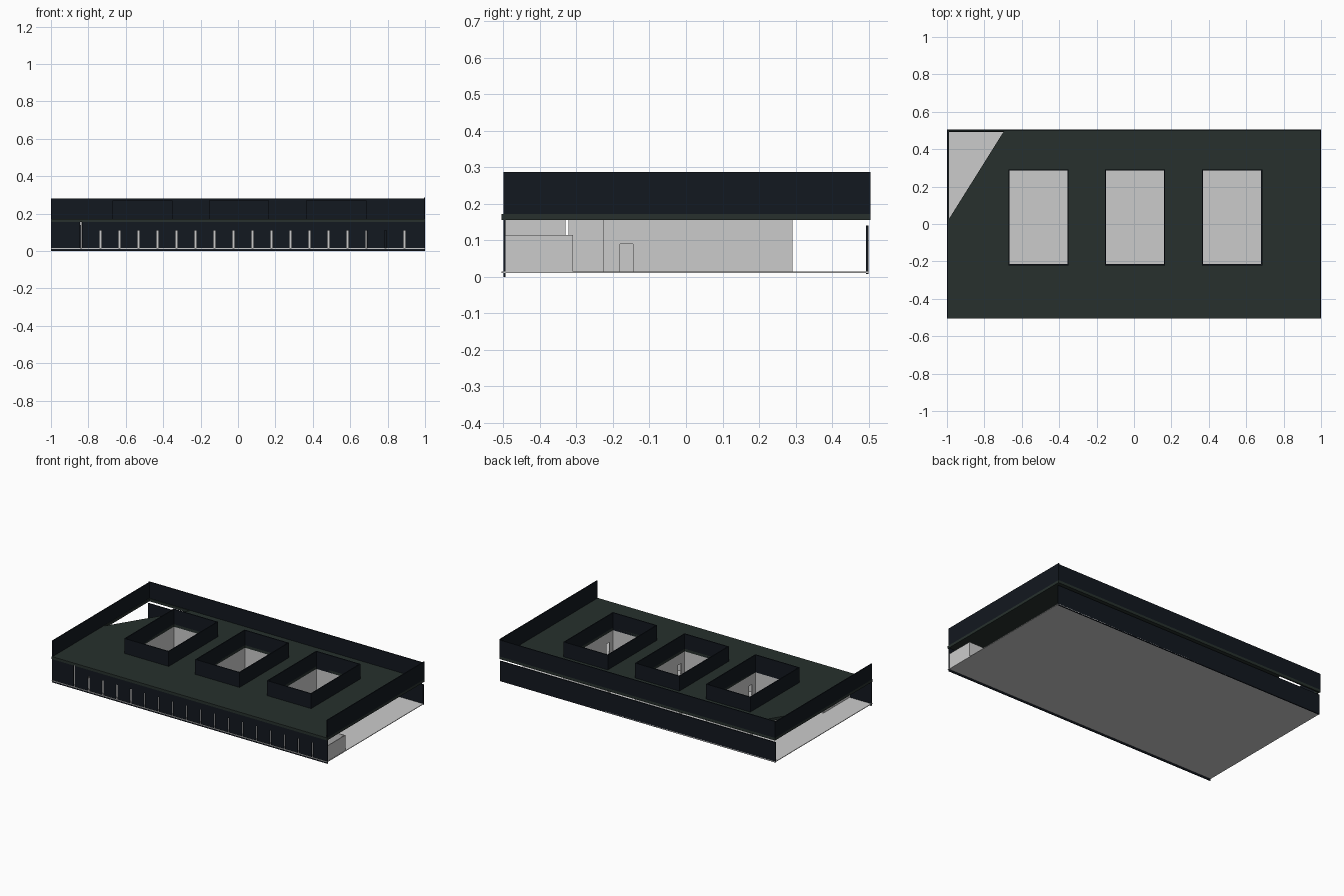
import bpy, bmesh

if "Cube" in bpy.data.objects:
    bpy.data.objects.remove(bpy.data.objects["Cube"])

def material(name, rgb):
    m = bpy.data.materials.new(name)
    m.diffuse_color = (*rgb, 1)
    m.use_nodes = True
    m.node_tree.nodes["Principled BSDF"].inputs["Base Color"].default_value = m.diffuse_color
    return m

navy = material("dark_navy", (0.006, 0.009, 0.014))
green = material("dark_green", (0.02, 0.03, 0.026))

def boxes(name, items, mat=None):
    """One object from boxes given as (x0, x1, y0, y1, z0, z1)."""
    bm = bmesh.new()
    for x0, x1, y0, y1, z0, z1 in items:
        geom = bmesh.ops.create_cube(bm, size=1)
        for v in geom["verts"]:
            v.co = ((x0 + x1) / 2 + v.co.x * (x1 - x0),
                    (y0 + y1) / 2 + v.co.y * (y1 - y0),
                    (z0 + z1) / 2 + v.co.z * (z1 - z0))
    me = bpy.data.meshes.new(name)
    bm.to_mesh(me)
    bm.free()
    ob = bpy.data.objects.new(name, me)
    bpy.context.collection.objects.link(ob)
    if mat:
        me.materials.append(mat)
    return ob

FLOOR, CEIL, ROOF = 0.015, 0.155, 0.172
T = 0.006
Y0, Y1 = -0.215, 0.285
courts = [(-0.665, -0.355), (-0.15, 0.16), (0.37, 0.68)]

# Floor plate
boxes("floor", [(-1, 1, -0.505, 0.5, 0.011, FLOOR)])

# Roof slab: outline with one cut corner, courtyard openings cut out
bm = bmesh.new()
outline = [(-1, -0.505), (1, -0.505), (1, 0.505), (-0.69, 0.505), (-1, 0.01)]
face = bm.faces.new([bm.verts.new((x, y, CEIL)) for x, y in outline])
up = bmesh.ops.extrude_face_region(bm, geom=[face])["geom"]
bmesh.ops.translate(bm, vec=(0, 0, ROOF - CEIL),
                    verts=[g for g in up if isinstance(g, bmesh.types.BMVert)])
bmesh.ops.recalc_face_normals(bm, faces=bm.faces)
me = bpy.data.meshes.new("roof")
bm.to_mesh(me)
bm.free()
me.materials.append(green)
roof = bpy.data.objects.new("roof", me)
bpy.context.collection.objects.link(roof)
cutter = boxes("courtyard_cutter", [(a, b, Y0, Y1, 0.1, 0.25) for a, b in courts], green)
cutter.hide_render = True
cutter.hide_viewport = True
mod = roof.modifiers.new("openings", "BOOLEAN")
mod.object = cutter
mod.operation = "DIFFERENCE"
mod.solver = "EXACT"

# Thin roof edge bands running past the cut corner
boxes("roof_edge", [(-1, -0.99, 0, 0.505, CEIL, ROOF),
                    (-1, -0.68, 0.495, 0.505, CEIL, ROOF)], green)

# Parapet on left, back and right (front stays open)
boxes("parapet", [(-1, -1 + T, -0.5, 0.505, ROOF, 0.275),
                  (1 - T, 1, -0.5, 0.505, ROOF, 0.287),
                  (-1, 1, 0.505 - T, 0.505, ROOF, 0.28)], navy)

# Front facade: piers between narrow slits, with sill and head bands
slits = [-0.735 + i * 0.1016 for i in range(17)]
fy = (-0.5, -0.494)
wall = [(-1, -0.845, *fy, 0, CEIL), (-0.845, -0.835, *fy, 0, 0.015),
        (-0.835, 1, *fy, 0, 0.012), (-0.835, 1, *fy, 0.11, CEIL)]
left = -0.835
for s in slits:
    wall.append((left, s - 0.005, *fy, 0.012, 0.11))
    left = s + 0.005
wall.append((left, 1, *fy, 0.012, 0.11))
boxes("front_wall", wall, navy)

# Back wall, stopping just below the roof
boxes("back_wall", [(-1, 1, 0.493, 0.5, 0.008, 0.14)], navy)

def ring(a, b, z0, z1):
    return [(a - T, b + T, Y0 - T, Y0, z0, z1), (a - T, b + T, Y1, Y1 + T, z0, z1),
            (a - T, a, Y0, Y1, z0, z1), (b, b + T, Y0, Y1, z0, z1)]

# Courtyards: dark upstands over the roof, grey walls with a door gap below
for i, (a, b) in enumerate(courts, 1):
    boxes(f"courtyard_upstand_{i}", ring(a, b, CEIL, 0.27), navy)
    low = ring(a, b, FLOOR, CEIL)[:3]
    low += [(b, b + T, Y0, -0.18, FLOOR, CEIL), (b, b + T, -0.145, Y1, FLOOR, CEIL),
            (b, b + T, -0.18, -0.145, 0.09, CEIL)]
    boxes(f"courtyard_wall_{i}", low)

# Interior partitions
boxes("corridor_wall", [(-0.84, 0.69, -0.226, -0.221, FLOOR, CEIL)])
boxes("end_partition", [(-0.843, -0.838, -0.494, -0.33, FLOOR, CEIL),
                        (-0.843, -0.838, -0.322, -0.226, FLOOR, CEIL)])
boxes("low_screen", [(0.992, 0.997, -0.494, -0.31, FLOOR, 0.115),
                     (0.86, 0.997, -0.315, -0.31, FLOOR, 0.115)])
